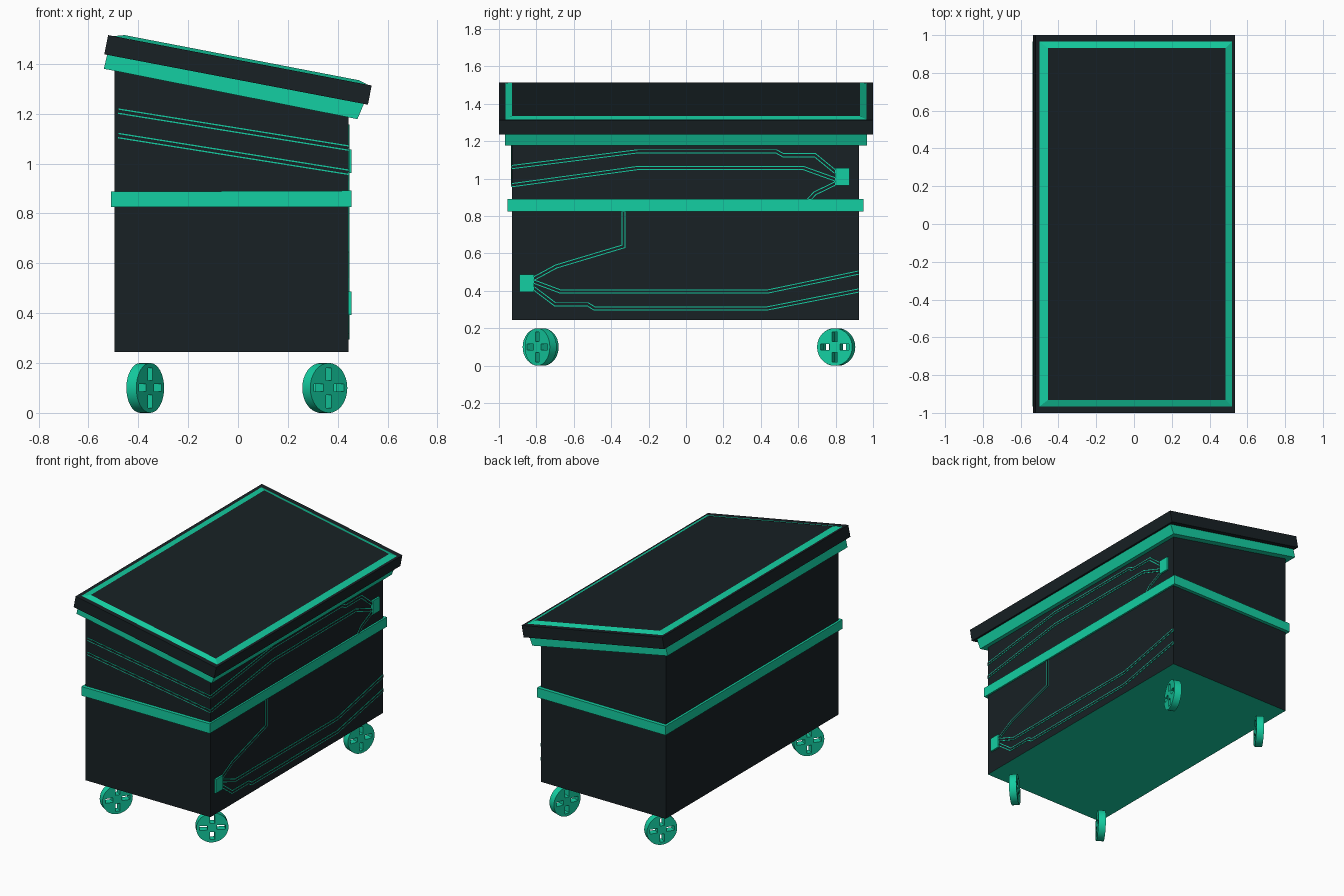
import bpy, bmesh, math
from mathutils import Vector, Matrix

if "Cube" in bpy.data.objects:
    bpy.data.objects.remove(bpy.data.objects["Cube"])


def material(name, rgb):
    m = bpy.data.materials.new(name)
    m.diffuse_color = (*rgb, 1)
    m.use_nodes = True
    m.node_tree.nodes["Principled BSDF"].inputs["Base Color"].default_value = m.diffuse_color
    return m


DARK = material("dark_shell", (0.009, 0.015, 0.018))
GREEN = material("green_accent", (0.007, 0.62, 0.36))


def finish(name, bm, *mats):
    bmesh.ops.recalc_face_normals(bm, faces=bm.faces[:])
    me = bpy.data.meshes.new(name)
    bm.to_mesh(me)
    bm.free()
    for m in mats:
        me.materials.append(m)
    ob = bpy.data.objects.new(name, me)
    bpy.context.collection.objects.link(ob)
    return ob


def prism(name, profile, y0, y1, mats, inset=(0, 0, 0, 0), special=None):
    """Four-point xz profile swept along y; inset narrows it per point.
    Edge number `special` of the profile takes the second material."""
    bm = bmesh.new()
    a = [bm.verts.new((x, y0 + i, z)) for (x, z), i in zip(profile, inset)]
    b = [bm.verts.new((x, y1 - i, z)) for (x, z), i in zip(profile, inset)]
    bm.faces.new(a)
    bm.faces.new(b)
    for k in range(4):
        n = (k + 1) % 4
        f = bm.faces.new((a[k], a[n], b[n], b[k]))
        f.material_index = int(k == special)
    return finish(name, bm, *mats)


# Main bin with green underside, and its belt
X0, X1, Y0, Y1 = -0.495, 0.444, -0.931, 0.924
prism("bin_body", [(X0, 0.245), (X1, 0.245), (X1, 1.225), (X0, 1.41)],
      Y0, Y1, (DARK, GREEN), special=0)
prism("middle_band", [(-0.51, 0.825), (0.456, 0.825), (0.456, 0.891), (-0.51, 0.887)],
      -0.954, 0.948, (GREEN,))

# Sloped lid: lower trim, slab, raised panel with chamfered green border
prism("lid_trim", [(-0.538, 1.38), (0.479, 1.178), (0.505, 1.24), (-0.524, 1.44)],
      -0.967, 0.967, (GREEN,))
prism("lid_slab", [(-0.536, 1.438), (0.521, 1.236), (0.536, 1.313), (-0.521, 1.515)],
      -1, 1, (DARK,))
prism("lid_panel", [(-0.5, 1.511), (0.52, 1.316), (0.485, 1.334), (-0.455, 1.515)],
      -0.966, 0.966, (GREEN, DARK), inset=(0, 0, 0.035, 0.035), special=2)


def side(u, v, d):
    return (X1 + d, u, v)


def front(u, v, d):
    return (u, Y0 - d, v)


def ribbon(name, pts, width, depth, place, mat):
    """Thin mitred strip along a polyline on a wall of the bin."""
    pts = [Vector(p) for p in pts]
    bm = bmesh.new()
    rings = []
    for i, p in enumerate(pts):
        d1 = (p - pts[i - 1]).normalized() if i else None
        d2 = (pts[i + 1] - p).normalized() if i < len(pts) - 1 else None
        d1, d2 = d1 or d2, d2 or d1
        t = (d1 + d2).normalized()
        off = Vector((-t.y, t.x)) * (width / 2 / t.dot(d1))
        l, r = p + off, p - off
        rings.append([bm.verts.new(place(q.x, q.y, d)) for q, d in
                      ((l, -0.002), (l, depth), (r, depth), (r, -0.002))])
    for a, b in zip(rings, rings[1:]):
        for k in range(4):
            n = (k + 1) % 4
            bm.faces.new((a[k], a[n], b[n], b[k]))
    bm.faces.new(rings[0])
    bm.faces.new(rings[-1])
    return finish(name, bm, mat)


# Circuit traces: dark core over a slightly wider green strip
traces = [
    (side, [(-0.931, 1.062), (-0.257, 1.146), (0.482, 1.146), (0.52, 1.125),
            (0.69, 1.125), (0.80, 1.035)]),
    (side, [(-0.931, 0.965), (-0.257, 1.057), (0.627, 1.057), (0.80, 0.995)]),
    (side, [(0.80, 0.975), (0.69, 0.922), (0.65, 0.88)]),
    (side, [(-0.334, 0.83), (-0.334, 0.638), (-0.695, 0.53), (-0.815, 0.465)]),
    (side, [(-0.815, 0.45), (-0.67, 0.396), (0.434, 0.396), (0.924, 0.498)]),
    (side, [(-0.815, 0.415), (-0.70, 0.328), (-0.525, 0.328), (-0.49, 0.306),
            (0.434, 0.306), (0.924, 0.402)]),
    (front, [(-0.48, 1.21), (0.444, 1.062)]),
    (front, [(-0.48, 1.112), (0.444, 0.965)]),
]
for i, (place, pts) in enumerate(traces):
    ribbon(f"trace_edge_{i}", pts, 0.022, 0.003, place, GREEN)
    ribbon(f"trace_core_{i}", pts, 0.012, 0.004, place, DARK)

# Square contact pads
for i, (y, z) in enumerate([(0.835, 1.01), (-0.851, 0.44)]):
    prism(f"trace_pad_{i}", [(0.43, z - 0.047), (0.456, z - 0.047),
                             (0.456, z + 0.047), (0.43, z + 0.047)],
          y - 0.038, y + 0.038, (GREEN,))

# Wheels: discs with four radial slots, each swivelled differently
cut = bmesh.new()
for k in range(4):
    m = (Matrix.Rotation(k * math.pi / 2, 4, 'Y') @ Matrix.Translation((0, 0, 0.055))
         @ Matrix.Diagonal((0.03, 0.2, 0.052, 1)))
    bmesh.ops.create_cube(cut, size=1, matrix=m)
cutter = finish("slot_cutter", cut, GREEN)
cutter.hide_render = True

bm = bmesh.new()
bmesh.ops.create_cone(bm, cap_ends=True, segments=32, radius1=0.1, radius2=0.1,
                      depth=0.048, matrix=Matrix.Rotation(math.pi / 2, 4, 'X'))
wheel = finish("wheel_front_left", bm, GREEN)
mod = wheel.modifiers.new("slots", 'BOOLEAN')
mod.operation = 'DIFFERENCE'
mod.object = cutter
bpy.context.view_layer.objects.active = wheel
wheel.select_set(True)
bpy.ops.object.modifier_apply(modifier=mod.name)
bpy.ops.object.shade_smooth_by_angle(angle=math.radians(30))
bpy.data.objects.remove(cutter)

spots = [("front_left", -0.372, -0.777, 56), ("front_right", 0.348, -0.777, 42),
         ("back_right", 0.348, 0.803, 70), ("back_left", -0.372, 0.803, 56)]
for i, (label, x, y, angle) in enumerate(spots):
    ob = wheel
    if i:
        ob = bpy.data.objects.new("wheel_" + label, wheel.data)
        bpy.context.collection.objects.link(ob)
    ob.location = (x, y, 0.1)
    ob.rotation_euler.z = math.radians(angle)
